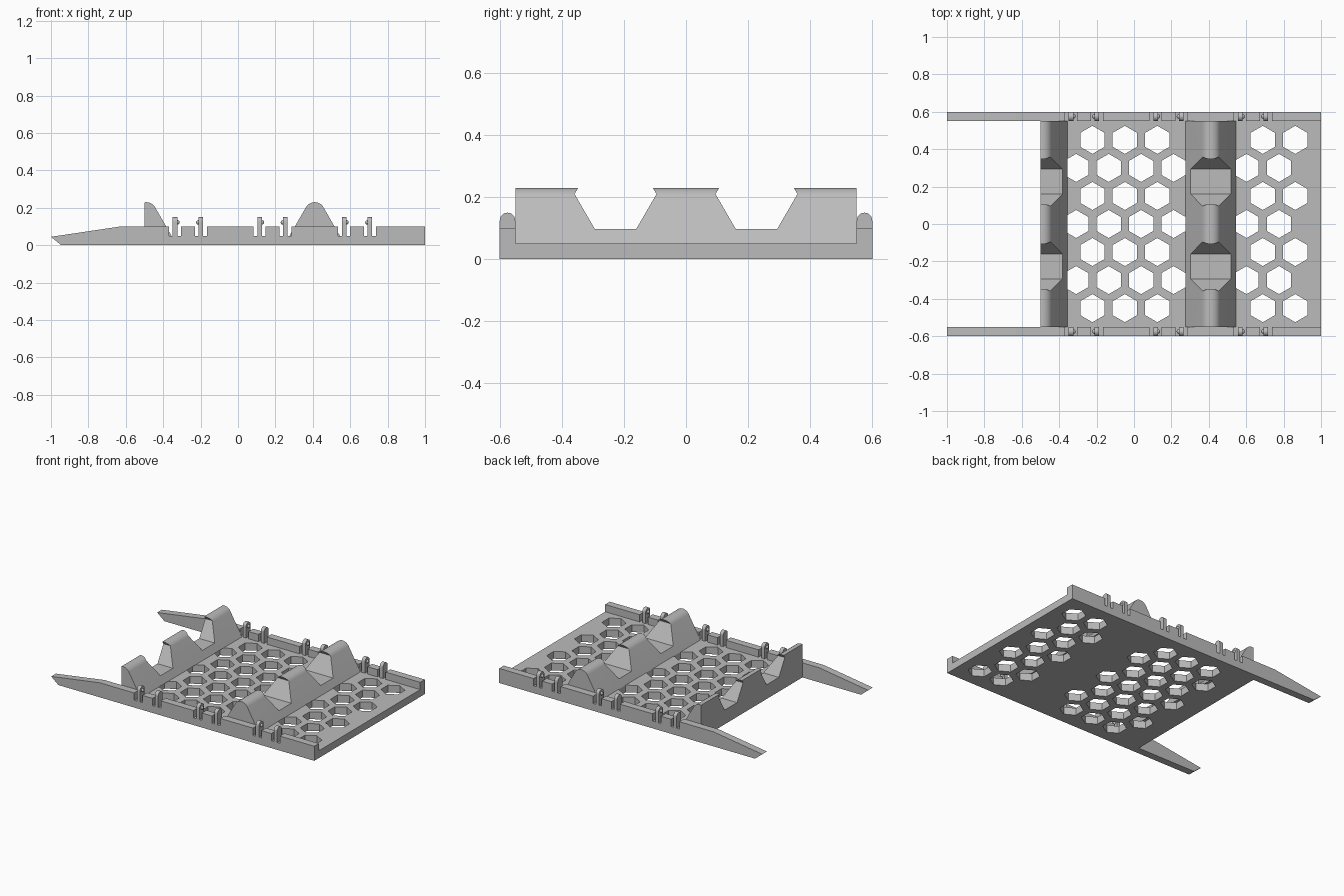
import bpy, bmesh, math
from mathutils import Vector

old = bpy.data.objects.get("Cube")
if old:
    bpy.data.objects.remove(old, do_unlink=True)

grey = bpy.data.materials.new("plain grey")
grey.use_nodes = True
colour = (0.5, 0.5, 0.5, 1)
grey.diffuse_color = colour
grey.node_tree.nodes["Principled BSDF"].inputs["Base Color"].default_value = colour


def extrude(bm, points, move):
    """Add a closed prism: a flat outline swept along a vector."""
    face = bm.faces.new([bm.verts.new(p) for p in points])
    swept = bmesh.ops.extrude_face_region(bm, geom=[face], use_keep_orig=True)
    verts = [g for g in swept["geom"] if isinstance(g, bmesh.types.BMVert)]
    bmesh.ops.translate(bm, vec=Vector(move), verts=verts)


def finish(bm, name):
    bmesh.ops.recalc_face_normals(bm, faces=bm.faces[:])
    mesh = bpy.data.meshes.new(name)
    bm.to_mesh(mesh)
    bm.free()
    mesh.materials.append(grey)
    obj = bpy.data.objects.new(name, mesh)
    bpy.context.collection.objects.link(obj)
    return obj


def cut(obj, cutter):
    """Subtract the cutter, bake the result and drop the cutter."""
    cutter.hide_render = True
    mod = obj.modifiers.new("cut", 'BOOLEAN')
    mod.operation = 'DIFFERENCE'
    mod.solver = 'EXACT'
    mod.object = cutter
    graph = bpy.context.evaluated_depsgraph_get()
    baked = bpy.data.meshes.new_from_object(obj.evaluated_get(graph))
    obj.modifiers.clear()
    obj.data = baked
    bpy.data.objects.remove(cutter, do_unlink=True)


def smooth(obj):
    bpy.ops.object.select_all(action='DESELECT')
    obj.select_set(True)
    bpy.context.view_layer.objects.active = obj
    bpy.ops.object.shade_smooth_by_angle(angle=math.radians(25))


BACK, END, INNER, RAIL = -0.5, 1.0, 0.55, 0.05
FLOOR, RAIL_TOP, TOP = 0.05, 0.1, 0.23

# Floor plate with hexagonal holes in staggered rows
bm = bmesh.new()
extrude(bm, [(BACK, -INNER, 0), (END, -INNER, 0), (END, INNER, 0), (BACK, INNER, 0)], (0, 0, FLOOR))
floor = finish(bm, "floor_plate")

bm = bmesh.new()
pitch = 0.1735
for row in range(-3, 4):
    odd = row % 2
    columns = [0, 1, 2, 5, 6] if odd else [0, 1, 2, 3, 5, 6]
    if odd:
        columns = [c + 0.5 for c in (0, 1, 2)] + [c + 0.25 for c in (5.5, 6.5)]
    else:
        columns = [0, 1, 2, 3, 5.25, 6.25]
    for c in columns:
        x, y = -0.309 + c * pitch, row * 0.15
        ring = [math.radians(60 * k + 30) for k in range(6)]
        extrude(bm, [(x + 0.075 * math.cos(a), y + 0.075 * math.sin(a), -0.1) for a in ring], (0, 0, 0.3))
cut(floor, finish(bm, "hole_cutter"))


# Rounded cradle ridges with two flared notches each
def ridge(name, centre, half):
    r, zc = 0.054, TOP - 0.054
    arc = [math.radians(30 + 120 * k / 16) for k in range(17)]
    outline = [(0.135, FLOOR)] + [(r * math.cos(a), zc + r * math.sin(a)) for a in arc] + [(-0.135, FLOOR)]
    bm = bmesh.new()
    extrude(bm, [(centre + x, -INNER, z) for x, z in outline], (0, 2 * INNER, 0))
    if half:
        geom = bm.verts[:] + bm.edges[:] + bm.faces[:]
        bmesh.ops.bisect_plane(bm, geom=geom, plane_co=(BACK, 0, 0), plane_no=(-1, 0, 0), clear_outer=True)
        bmesh.ops.holes_fill(bm, edges=[e for e in bm.edges if e.is_boundary])
    obj = finish(bm, name)
    bm = bmesh.new()
    half_notch = [(0.067, 0.098), (0.132, 0.21), (0.12, TOP), (0.114, 0.24)]
    notch = half_notch + [(-y, z) for y, z in reversed(half_notch)]
    for side in (-1, 1):
        extrude(bm, [(centre - 0.3, side * 0.227 + y, z) for y, z in notch], (0.6, 0, 0))
    cut(obj, finish(bm, "notch_cutter"))
    smooth(obj)


ridge("back_cradle_ridge", -0.49, True)
ridge("middle_cradle_ridge", 0.41, False)

# Side rails with slots beside each clip, and a tapered prong
clip_pairs = (-0.268, 0.184, 0.636)
top_line = []
for c in clip_pairs:
    for a, b in ((-0.102, -0.038), (0.038, 0.102)):
        top_line += [(c + a, RAIL_TOP), (c + a, FLOOR), (c + b, FLOOR), (c + b, RAIL_TOP)]
rail_outline = [(-0.945, 0), (-1, 0.045), (-0.63, RAIL_TOP)] + top_line + [(END, RAIL_TOP), (END, 0)]

for side, label in ((-1, "right"), (1, "left")):
    bm = bmesh.new()
    extrude(bm, [(x, side * INNER, z) for x, z in rail_outline], (0, side * RAIL, 0))
    finish(bm, label + "_rail")

    # Round-topped snap clips with a small bump facing their partner
    bm = bmesh.new()
    mid = side * (INNER + RAIL / 2)
    arc = [math.pi * k / 12 for k in range(13)]
    tab = [(0.025, FLOOR)] + [(0.025 * math.cos(a), 0.125 + 0.025 * math.sin(a)) for a in arc] + [(-0.025, FLOOR)]
    for c in clip_pairs:
        for s in (-1, 1):
            extrude(bm, [(c + s * 0.056, mid + y, z) for y, z in tab], (s * 0.025, 0, 0))
            ball = bmesh.ops.create_uvsphere(bm, u_segments=12, v_segments=8, radius=0.012)
            bmesh.ops.translate(bm, vec=(c + s * 0.056, mid, 0.122), verts=ball["verts"])
    smooth(finish(bm, label + "_clips"))
